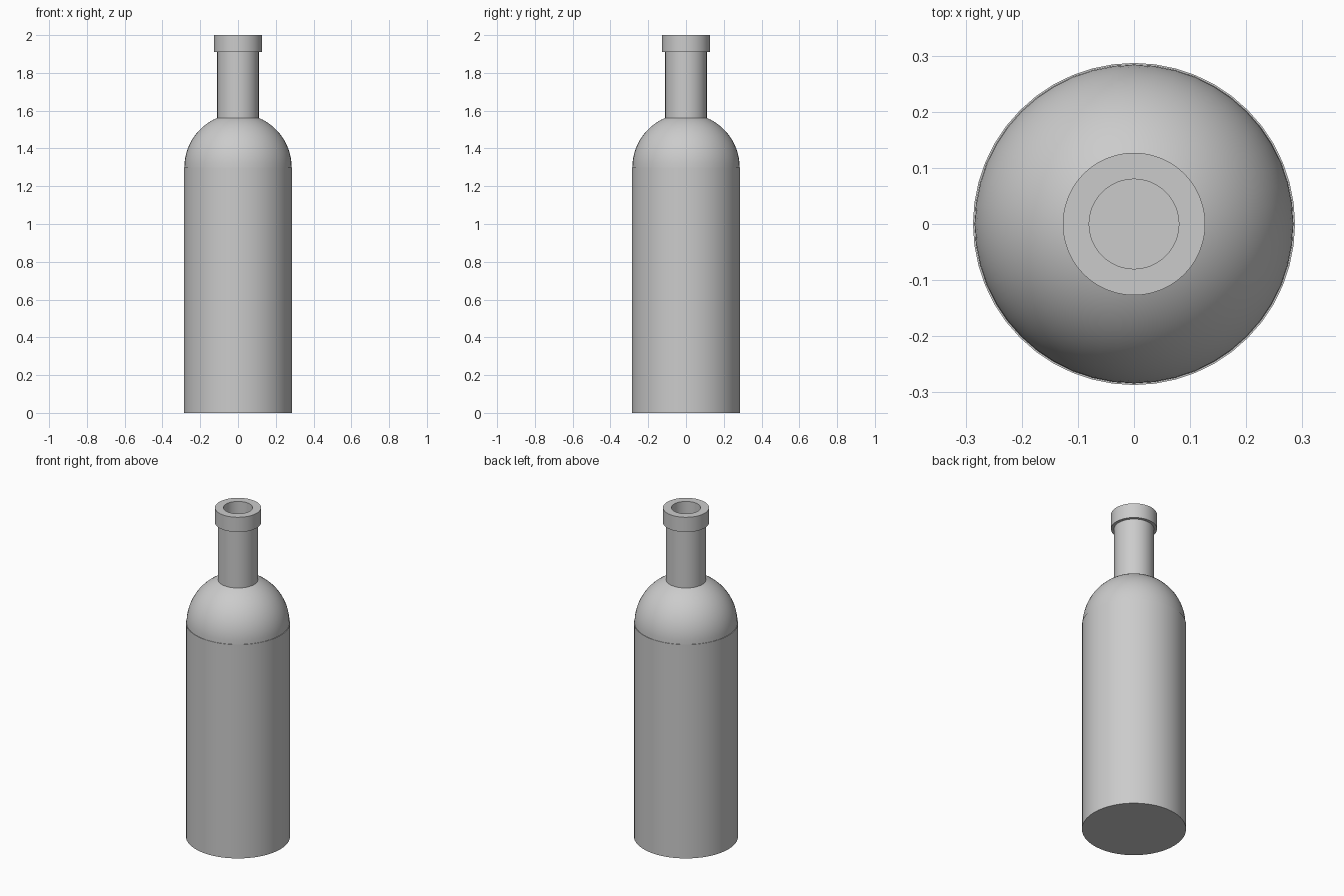
import bpy, bmesh, math
from mathutils import Vector

cube = bpy.data.objects.get("Cube")
if cube:
    bpy.data.objects.remove(cube, do_unlink=True)

SIDES = 48
BODY_R, DOME_R, NECK_R, LIP_R = 0.287, 0.284, 0.11, 0.127
SHOULDER_Z, LIP_Z, TOP_Z = 1.3, 1.91, 2.0
WALL = 0.03

grey = bpy.data.materials.new("plain grey")
grey.use_nodes = True
colour = (0.6, 0.6, 0.6, 1)
grey.diffuse_color = colour
grey.node_tree.nodes["Principled BSDF"].inputs["Base Color"].default_value = colour


def dome(radius, end_radius, steps=14):
    """Arc from the shoulder up to where it meets the neck."""
    end = math.acos(end_radius / radius)
    angles = [end * i / steps for i in range(steps + 1)]
    return [(radius * math.cos(a), SHOULDER_Z + radius * math.sin(a)) for a in angles]


def lathe(name, profile):
    """Spin a profile of (radius, height) points around z."""
    bm = bmesh.new()
    verts = [bm.verts.new(Vector((r, 0, z))) for r, z in profile]
    edges = [bm.edges.new(pair) for pair in zip(verts, verts[1:])]
    bmesh.ops.spin(bm, geom=verts + edges, cent=(0, 0, 0), axis=(0, 0, 1),
                   angle=math.tau, steps=SIDES, use_duplicate=False)
    bmesh.ops.remove_doubles(bm, verts=bm.verts, dist=0.0001)
    bmesh.ops.recalc_face_normals(bm, faces=bm.faces)
    mesh = bpy.data.meshes.new(name)
    bm.to_mesh(mesh)
    bm.free()
    mesh.materials.append(grey)
    obj = bpy.data.objects.new(name, mesh)
    bpy.context.collection.objects.link(obj)
    bpy.ops.object.select_all(action="DESELECT")
    obj.select_set(True)
    bpy.context.view_layer.objects.active = obj
    bpy.ops.object.shade_smooth_by_angle(angle=math.radians(30))
    return obj


# Outside: base, straight body, domed shoulder, neck and lip
outside = [(0, 0), (BODY_R, 0), (BODY_R, SHOULDER_Z)]
outside += dome(DOME_R, NECK_R)
outside += [(NECK_R, LIP_Z), (LIP_R, LIP_Z), (LIP_R, TOP_Z)]

# Inside: bore down the neck, then the hollow body
bore = NECK_R - WALL
inside = [(bore, TOP_Z)]
inside += reversed(dome(DOME_R - WALL, bore))
inside += [(DOME_R - WALL, WALL), (0, WALL)]

lathe("bottle", outside + inside)
